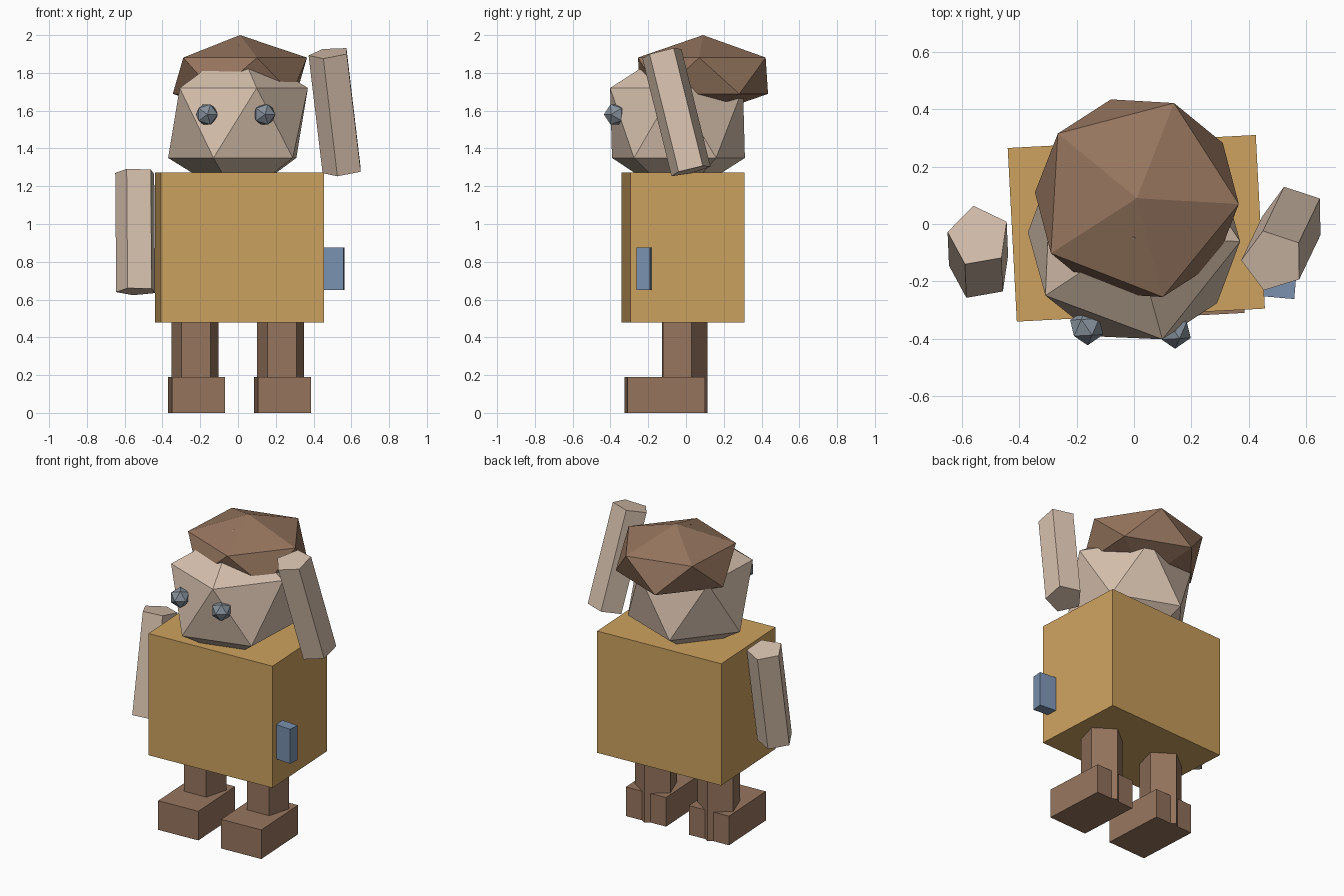
import bpy
import bmesh
from math import atan2, radians
from mathutils import Matrix, Vector

old = bpy.data.objects.get("Cube")
if old:
    bpy.data.objects.remove(old, do_unlink=True)


def material(name, r, g, b):
    mat = bpy.data.materials.new(name)
    mat.use_nodes = True
    mat.diffuse_color = (r, g, b, 1)
    mat.node_tree.nodes["Principled BSDF"].inputs["Base Color"].default_value = (r, g, b, 1)
    return mat


ochre = material("ochre", 0.61, 0.362, 0.114)
skin = material("skin", 0.67, 0.525, 0.415)
brown = material("brown", 0.305, 0.178, 0.112)
blue = material("blue", 0.195, 0.283, 0.43)
grey = material("grey", 0.24, 0.285, 0.33)


def finish(name, bm, mat):
    bmesh.ops.recalc_face_normals(bm, faces=bm.faces)
    mesh = bpy.data.meshes.new(name)
    bm.to_mesh(mesh)
    bm.free()
    mesh.materials.append(mat)
    obj = bpy.data.objects.new(name, mesh)
    bpy.context.collection.objects.link(obj)


def transform(centre, size, turn):
    return (Matrix.Translation(centre) @ Matrix.Rotation(radians(turn), 4, 'Z')
            @ Matrix.Diagonal((*size, 1)))


def box(name, centre, size, turn, mat):
    bm = bmesh.new()
    bmesh.ops.create_cube(bm, size=1, matrix=transform(centre, size, turn))
    finish(name, bm, mat)


def ball(name, centre, radii, turn, mat, pitch=0):
    """Twenty-sided ball; pitch tips its pole forward."""
    bm = bmesh.new()
    bmesh.ops.create_icosphere(
        bm, subdivisions=1, radius=1,
        matrix=transform(centre, radii, turn) @ Matrix.Rotation(radians(pitch), 4, 'X'))
    finish(name, bm, mat)


def pentagon_bar(name, bottom, top, radius, first_corner, mat):
    """Five-sided bar between two points, one corner at the given angle."""
    bottom, top = Vector(bottom), Vector(top)
    axis = top - bottom
    tilt = Vector((0, 0, 1)).rotation_difference(axis).to_matrix().to_4x4()
    bm = bmesh.new()
    bmesh.ops.create_cone(bm, cap_ends=True, segments=5, radius1=radius,
                          radius2=radius, depth=axis.length)
    # Turn the first corner to the wanted angle
    bm.verts.ensure_lookup_table()
    corner = bm.verts[0].co
    turn = Matrix.Rotation(radians(first_corner) - atan2(corner.y, corner.x), 4, 'Z')
    bm.transform(Matrix.Translation((bottom + top) / 2) @ tilt @ turn)
    finish(name, bm, mat)


# Torso and side pouch
box("torso", (0.008, -0.015, 0.875), (0.866, 0.606, 0.795), 3, ochre)
box("side_pouch", (0.462, -0.218, 0.7625), (0.2, 0.07, 0.225), -5, blue)

# Head and hair
ball("head", (0, -0.045, 1.535), (0.414, 0.414, 0.414), -2.5, skin)
ball("hair", (0.01, 0.09, 1.785), (0.398, 0.398, 0.215), -3.3, brown)

# Eyes
for side, x, y in (("right", -0.165, -0.36), ("left", 0.14, -0.372)):
    ball(side + "_eye", (x, y, 1.58), (0.063, 0.063, 0.063), 3, grey, pitch=90)

# Legs and feet
for side, leg_x, foot_x in (("right", -0.227, -0.22), ("left", 0.228, 0.235)):
    pentagon_bar(side + "_leg", (leg_x, -0.018, 0), (leg_x, -0.018, 0.55), 0.131, 92.5, brown)
    box(side + "_foot", (foot_x, -0.1125, 0.095), (0.28, 0.41, 0.19), 3, brown)

# Arms: one hanging, one raised
pentagon_bar("right_arm", (-0.536, -0.16, 0.643), (-0.541, -0.043, 1.274), 0.11, 100, skin)
pentagon_bar("left_arm", (0.559, 0.026, 1.282), (0.485, -0.128, 1.905), 0.112, 108, skin)
